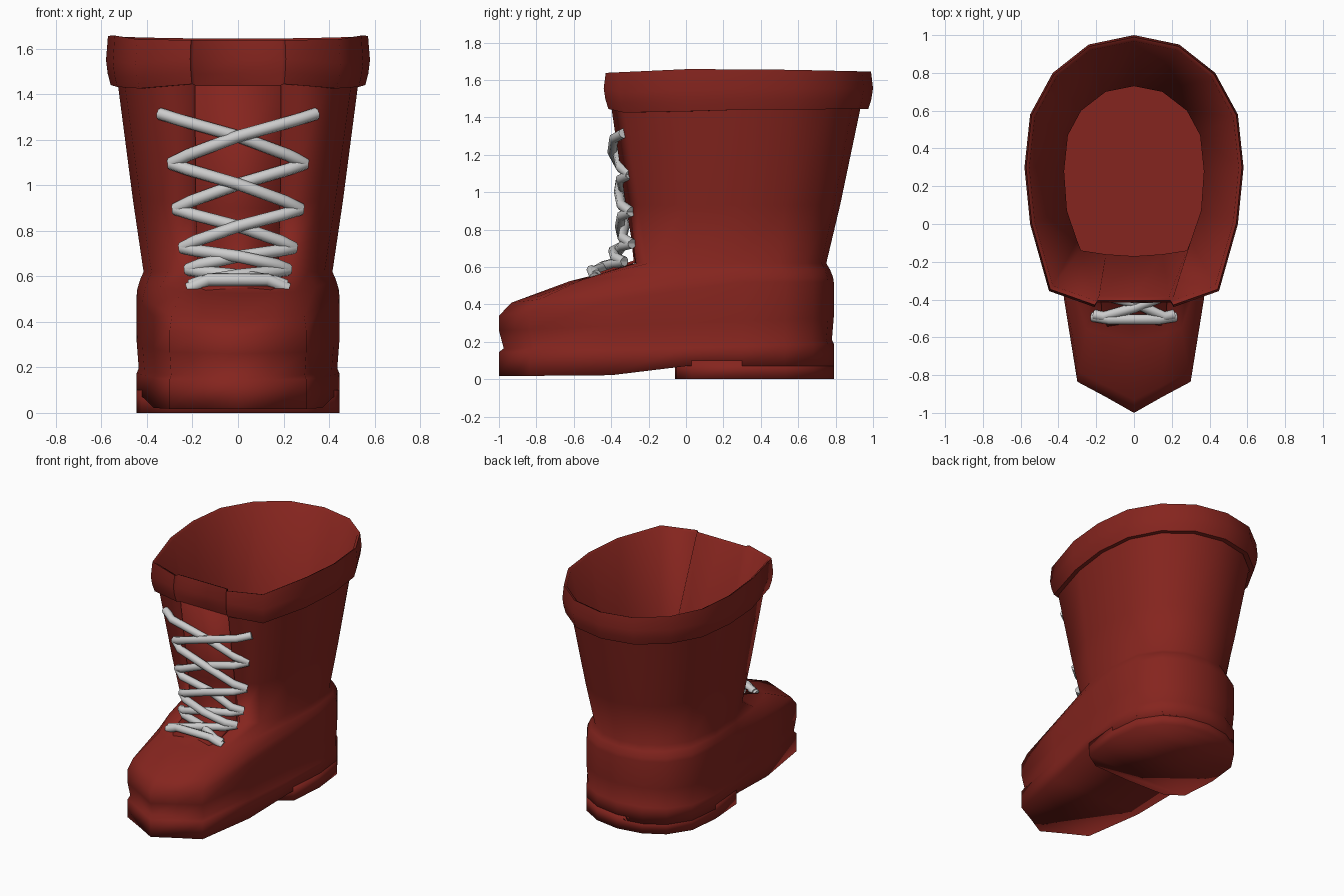
import bpy, bmesh, math

if "Cube" in bpy.data.objects:
    bpy.data.objects.remove(bpy.data.objects["Cube"])


def material(name, color):
    m = bpy.data.materials.new(name)
    m.diffuse_color = (*color, 1)
    m.use_nodes = True
    m.node_tree.nodes["Principled BSDF"].inputs["Base Color"].default_value = m.diffuse_color
    return m


RED = material("red_leather", (0.235, 0.018, 0.013))
WHITE = material("lace_cord", (0.62, 0.62, 0.62))


def finish(ob, mat, angle=60):
    ob.data.materials.append(mat)
    bpy.ops.object.select_all(action='DESELECT')
    ob.select_set(True)
    bpy.context.view_layer.objects.active = ob
    bpy.ops.object.shade_smooth_by_angle(angle=math.radians(angle))


def loft(name, rings, mat, cap_first=False, cap_last=False, angle=60):
    """Skin half rings (front centre to back centre), mirrored across x."""
    bm = bmesh.new()
    loops = []
    for half in rings:
        full = list(half) + [(-x, y, z) for x, y, z in half[-2:0:-1]]
        loops.append([bm.verts.new(p) for p in full])
    n = len(loops[0])
    for a, b in zip(loops, loops[1:]):
        for i in range(n):
            j = (i + 1) % n
            bm.faces.new((a[i], a[j], b[j], b[i]))
    for use, l in ((cap_first, loops[0]), (cap_last, loops[-1])):
        if use:  # cap with strips running across the boot
            for i in range(n // 2):
                quad = [l[i], l[i + 1], l[-i - 1], l[-i]]
                bm.faces.new(list(dict.fromkeys(quad)))
    bmesh.ops.recalc_face_normals(bm, faces=bm.faces)
    me = bpy.data.meshes.new(name)
    bm.to_mesh(me)
    bm.free()
    ob = bpy.data.objects.new(name, me)
    bpy.context.collection.objects.link(ob)
    finish(ob, mat, angle)
    return ob


def ring(outline, z, s=1.0, cy=0.28):
    """Place a scaled outline at height z (number or function of y)."""
    return [(x * s, cy + (y - cy) * s, z(y) if callable(z) else z) for x, y in outline]


def mix(a, b, t, tz=None):
    tz = t if tz is None else tz
    return [(p[0] + (q[0] - p[0]) * t, p[1] + (q[1] - p[1]) * t, p[2] + (q[2] - p[2]) * tz)
            for p, q in zip(a, b)]


def ramp(*pts):
    """Piecewise linear height as a function of y."""
    def f(y):
        if y <= pts[0][0]:
            return pts[0][1]
        for (a, u), (b, v) in zip(pts, pts[1:]):
            if y <= b:
                return u + (v - u) * (y - a) / (b - a)
        return pts[-1][1]
    return f


# half outlines seen from above
FOOT = [(0, -1), (.15, -.915), (.3, -.835), (.37, -.4), (.42, 0),
        (.445, .3), (.42, .53), (.32, .68), (.18, .76), (0, .79)]
NECK = [(0, -.24), (.19, -.24), (.2, -.27), (.31, -.2), (.38, 0),
        (.415, .25), (.38, .5), (.28, .64), (.15, .725), (0, .75)]
TOP = [(0, -.37), (.195, -.37), (.2, -.4), (.405, -.33), (.5, 0),
       (.53, .3), (.5, .57), (.39, .76), (.22, .89), (0, .935)]
CUFF = [(0, -.415), (.195, -.415), (.21, -.44), (.45, -.355), (.55, 0),
        (.58, .3), (.55, .58), (.43, .8), (.24, .95), (0, 1)]
FLOOR = [(0, -.17), (.15, -.16), (.28, -.14), (.3, -.09), (.355, .07),
         (.37, .28), (.35, .47), (.28, .6), (.15, .7), (0, .73)]
HEEL = [(0, -.06), (.3, -.05), (.425, .03)] + FOOT[5:]

# sole, foot upper and shaft in one continuous skin
sole_top = ramp((-1, .155), (-.4, .165), (.79, .2))
sole_bottom = ramp((-.43, .018), (0, .07), (.79, .07))
bulge = ring(FOOT, ramp((-1, .26), (.79, .33)))
widest = ring(FOOT, ramp((-1, .34), (.3, .52)))
neck = ring(NECK, .62)
top = ring(TOP, 1.46)
loft("boot_body", [
    ring(FOOT, sole_bottom), ring(FOOT, lambda y: sole_top(y) - .01),
    ring(FOOT, lambda y: sole_top(y) + .01, .98), bulge, widest,
    mix(widest, neck, .09, .25), mix(widest, neck, .5, .66),
    neck, mix(neck, top, .4, .37), top], RED, cap_first=True, angle=100)

# heel block
loft("heel", [ring(HEEL, 0), ring(HEEL, .1)], RED, True, True, angle=100)

# rolled cuff, carried over the rim into the lining and down to the insole
rim = ramp((-.44, 1.638), (0, 1.658), (.5, 1.656), (1, 1.645))
hem = ramp((-.44, 1.445), (-.33, 1.42), (.2, 1.44), (1, 1.445))
loft("cuff_and_lining", [
    ring(CUFF, hem, .915), ring(CUFF, hem, .965),
    ring(CUFF, lambda y: hem(y) + .05, .987), ring(CUFF, lambda y: hem(y) + .11, 1),
    ring(CUFF, rim, .985), ring(CUFF, lambda y: rim(y) - .01, .955),
    ring(FLOOR, .62), ring(FLOOR, .22)], RED, cap_last=True)

# tongue strip up the front
path = [(.13, -.56, .53), (.17, -.5, .56), (.18, -.28, .635), (.185, -.31, .9), (.19, -.388, 1.45)]
me = bpy.data.meshes.new("tongue")
me.from_pydata([(s * x, y, z) for x, y, z in path for s in (-1, 1)], [],
               [(2 * i, 2 * i + 1, 2 * i + 3, 2 * i + 2) for i in range(len(path) - 1)])
tongue = bpy.data.objects.new("tongue", me)
bpy.context.collection.objects.link(tongue)
sol = tongue.modifiers.new("thickness", 'SOLIDIFY')
sol.thickness = .02
finish(tongue, RED)


def laces(name, strands):
    """Round cords along separate polylines, joined in one object."""
    cu = bpy.data.curves.new(name, 'CURVE')
    cu.dimensions = '3D'
    cu.bevel_depth = .027
    cu.bevel_resolution = 2
    cu.use_fill_caps = True
    for pts in strands:
        sp = cu.splines.new('POLY')
        sp.points.add(len(pts) - 1)
        for p, co in zip(sp.points, pts):
            p.co = (*co, 1)
    ob = bpy.data.objects.new(name, cu)
    bpy.context.collection.objects.link(ob)
    bpy.ops.object.select_all(action='DESELECT')
    ob.select_set(True)
    bpy.context.view_layer.objects.active = ob
    bpy.ops.object.convert(target='MESH')
    finish(bpy.context.object, WHITE)


# eyelets: half width, depth, height
EYELETS = [(.345, -.335, 1.315), (.295, -.30, 1.095), (.275, -.295, .895),
           (.245, -.29, .725), (.22, -.33, .63), (.21, -.48, .56)]
crossings = []
for i, ((x, y, z), (nx, ny, nz)) in enumerate(zip(EYELETS, EYELETS[1:])):
    my = min(y, ny) - .045 if i < 4 else -.43
    dz = .125 * (z - nz)
    for s in (1, -1):
        # bulge forward near the eyelets, pass over or under at the middle
        crossings.append([
            (s * x, y, z), (s * x * .75, y - .05, z - dz),
            (0, my - .014 * s * (-1) ** i, (z + nz) / 2 + .01),
            (-s * nx * .75, ny - (.05 if i < 4 else .01), nz + dz + .01), (-s * nx, ny, nz)])
laces("lace_crossings", crossings)
laces("lace_bottom_bar", [[(-.22, -.49, .545), (-.13, -.505, .585), (.13, -.505, .585), (.22, -.49, .545)]])
